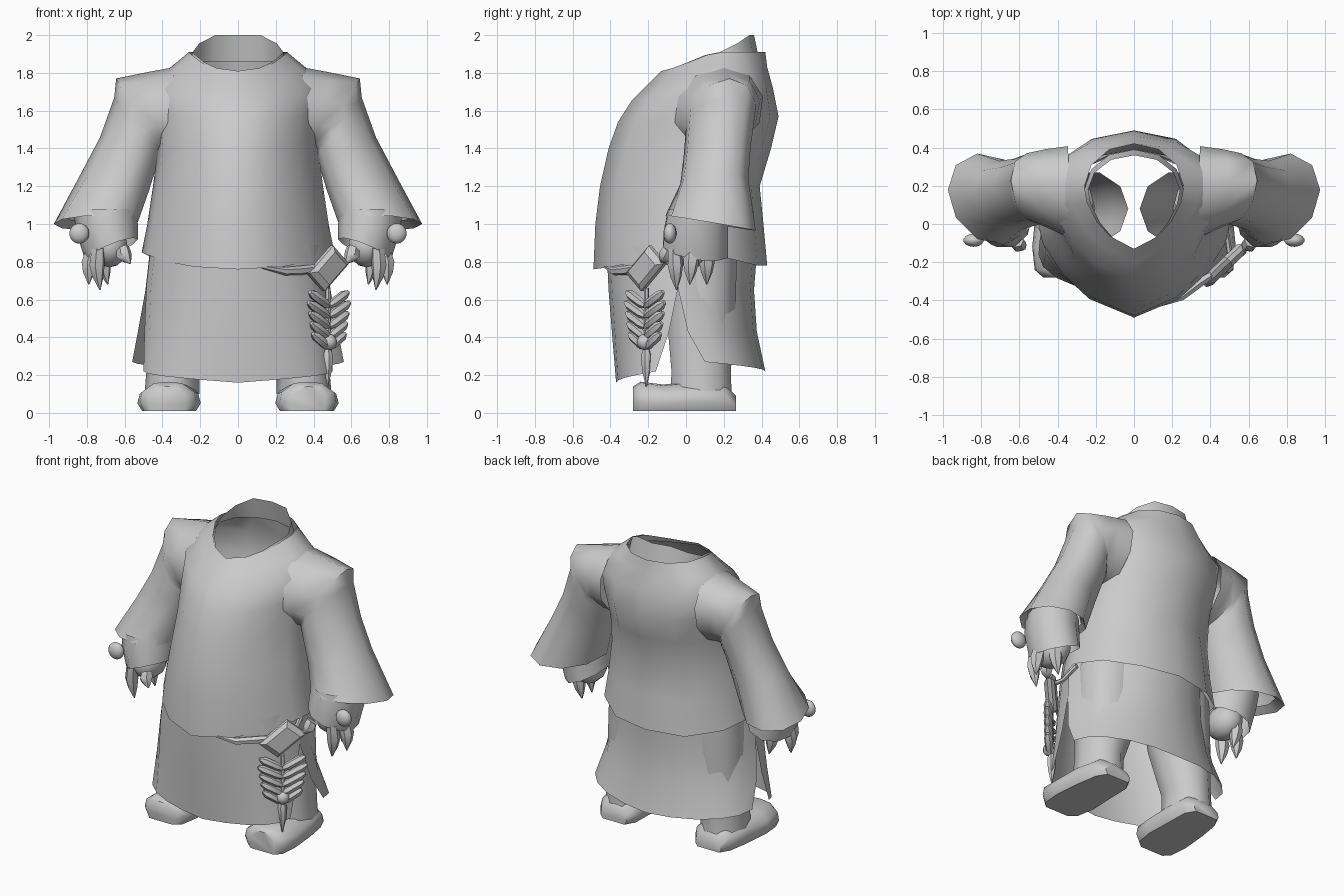
import bpy, bmesh, math
from mathutils import Vector as V

if "Cube" in bpy.data.objects:
    bpy.data.objects.remove(bpy.data.objects["Cube"])

grey = bpy.data.materials.new("plain grey")
grey.diffuse_color = (0.6, 0.6, 0.6, 1)
grey.use_nodes = True
grey.node_tree.nodes["Principled BSDF"].inputs["Base Color"].default_value = grey.diffuse_color


def finish(name, bm, mirror=False, angle=50):
    bmesh.ops.recalc_face_normals(bm, faces=bm.faces)
    me = bpy.data.meshes.new(name)
    bm.to_mesh(me)
    bm.free()
    me.materials.append(grey)
    ob = bpy.data.objects.new(name, me)
    bpy.context.collection.objects.link(ob)
    if mirror:
        m = ob.modifiers.new("mirror", 'MIRROR')
        m.use_mirror_merge = False
    bpy.ops.object.select_all(action='DESELECT')
    ob.select_set(True)
    bpy.context.view_layer.objects.active = ob
    bpy.ops.object.shade_smooth_by_angle(angle=math.radians(angle))
    return ob


def loft(name, rings, closed=True, caps=False, mirror=False, angle=50):
    bm = bmesh.new()
    vs = [[bm.verts.new(p) for p in r] for r in rings]
    n = len(rings[0])
    for a, b in zip(vs, vs[1:]):
        for i in range(n if closed else n - 1):
            j = (i + 1) % n
            bm.faces.new((a[i], a[j], b[j], b[i]))
    if caps:
        bm.faces.new(vs[0])
        bm.faces.new(vs[-1])
    return finish(name, bm, mirror, angle)


def oval(c, a, b, n=10):
    c, a, b = V(c), V(a), V(b)
    return [c + a * math.cos(t) + b * math.sin(t)
            for t in (math.tau * i / n for i in range(n))]


def span(outer, inner, b, n=10):
    o, i = V(outer), V(inner)
    return oval((o + i) / 2, (o - i) / 2, b, n)


def blob(name, c, size, mirror=False, u=10, v=7):
    bm = bmesh.new()
    bmesh.ops.create_uvsphere(bm, u_segments=u, v_segments=v, radius=1)
    for p in bm.verts:
        p.co = V((p.co.x * size[0], p.co.y * size[1], p.co.z * size[2])) + V(c)
    return finish(name, bm, mirror)


def tube(name, path, radii, mirror=False, n=6):
    pts = [V(p) for p in path]
    d = (pts[-1] - pts[0]).normalized()
    a = d.cross(V((0.3, 1, 0.1))).normalized()
    b = d.cross(a)
    return loft(name, [oval(p, a * r, b * r, n) for p, r in zip(pts, radii)],
                caps=True, mirror=mirror)


# Robe body: pointed front, rounded back
def robe_ring(zf, zs, zb, f, b, w, s):
    half = [(0, f, zf), (.46 * w, f + .2 * (s - f), zf + .15 * (zs - zf)),
            (.74 * w, f + .47 * (s - f), zf + .45 * (zs - zf)), (.94 * w, f + .8 * (s - f), zf + .85 * (zs - zf)),
            (w, s + .1 * (b - s), zs), (.86 * w, s + .55 * (b - s), (zs + zb) / 2),
            (.5 * w, s + .88 * (b - s), zb), (0, b, zb)]
    return half + [(-x, y, z) for x, y, z in half[-2:0:-1]]


loft("robe_body", [robe_ring(*r) for r in (
    (.76, .85, .78, -.49, .43, .51, 0), (1, 1, 1, -.48, .41, .48, 0),
    (1.2, 1.2, 1.2, -.455, .39, .45, .03), (1.4, 1.4, 1.4, -.41, .45, .425, .06),
    (1.54, 1.6, 1.57, -.36, .49, .44, .12), (1.65, 1.75, 1.72, -.29, .46, .46, .17),
    (1.74, 1.835, 1.83, -.2, .43, .35, .18), (1.81, 1.91, 1.91, -.13, .42, .26, .17))])

# Collar standing up at the back of the neck
loft("collar", [robe_ring(1.79, 1.86, 1.86, -.14, .39, .26, .16),
                robe_ring(1.81, 1.91, 2.0, -.13, .36, .24, .16)])

# Wide sleeves with a flared opening
loft("sleeve", [
    span((.34, .2, 1.83), (.36, .14, 1.38), (0, .24, 0)),
    span((.5, .22, 1.80), (.39, .14, 1.38), (0, .21, 0)),
    span((.645, .23, 1.77), (.41, .14, 1.375), (0, .18, 0)),
    span((.655, .22, 1.67), (.415, .14, 1.36), (0, .18, 0)),
    span((.73, .2, 1.46), (.43, .13, 1.31), (0, .175, 0)),
    span((.83, .18, 1.27), (.47, .12, 1.18), (0, .18, 0)),
    span((.975, .18, 1.0), (.53, .08, 1.01), (0, .235, -.04)),
    span((.92, .17, 1.04), (.56, .09, 1.04), (0, .19, -.03))], mirror=True, angle=60)

# Under-sleeve cuffs with buttons
loft("inner_cuff", [
    span((.87, .08, 1.08), (.54, .06, 1.08), (0, .17, 0)),
    span((.86, .06, .97), (.53, .05, 1.0), (0, .175, 0)),
    span((.81, .05, .81), (.53, .05, .92), (0, .18, -.03))], mirror=True)
blob("cuff_button", (.84, -.085, .95), (.054, .035, .054), True, 14, 9)

# Hands with clawed fingers
blob("palm", (.68, .04, .88), (.1, .13, .11), True)
for x, y, tx, ty, tz in ((.74, -.06, .73, -.05, .65), (.77, .03, .79, .02, .68),
                         (.71, .11, .69, .11, .68), (.61, -.09, .57, -.13, .79)):
    b, t = V((x, y, .87)), V((tx, ty, tz))
    tube("finger", [b, b.lerp(t, .4) + V((.01, 0, 0)), b.lerp(t, .68) + V((.008, 0, 0)), t],
         (.036, .042, .03, .003), True)


# Skirt panels, front and back
def panel(name, rows):
    out = []
    for zc, ze, yc, xe, ye in rows:
        ring = []
        for i in range(-5, 6):
            t = i / 5
            ring.append((xe * math.sin(t * math.pi / 2),
                         ye + (yc - ye) * math.cos(t * math.pi / 2), zc + (ze - zc) * abs(t)))
        out.append(ring)
    loft(name, out, closed=False)


panel("skirt_front", ((.86, .9, -.42, .46, -.02), (.65, .67, -.41, .485, -.04),
                      (.4, .43, -.39, .495, -.09), (.16, .22, -.37, .5, -.16)))
panel("skirt_back", ((.9, .92, .38, .46, -.06), (.65, .65, .36, .49, -.04),
                     (.43, .43, .375, .53, .01), (.22, .27, .42, .56, .1)))

# Legs and boots
loft("leg", [oval((cx, .08, z), (rx, 0, 0), (0, ry, 0)) for cx, rx, ry, z in (
    (.25, .22, .2, .86), (.29, .19, .19, .5), (.345, .14, .165, .22), (.35, .145, .17, .1))],
     mirror=True)


def boot_ring(y, cx, w, h):
    return [(cx + w * u, y, .01 + (h - .01) * v) for u, v in (
        (-.85, 0), (-1, .3), (-.92, .65), (-.5, .95), (0, 1), (.5, .95), (.92, .65), (1, .3), (.85, 0))]


loft("boot", [boot_ring(*r) for r in (
    (-.28, .375, .1, .14), (-.24, .37, .15, .165), (-.12, .365, .168, .15), (.06, .36, .155, .17),
    (.2, .35, .14, .16), (.265, .35, .095, .09))], caps=True, mirror=True)

# Hip ornament: strap, diamond plate, chevron beads, ball and spike
u, n, up, hub = V((.72, .69, 0)), V((.69, -.72, 0)), V((0, 0, 1)), V((.475, -.21, 0))


def at(a, z, d=0):
    return hub + u * a + up * z + n * d


tube("strap", [(.12, -.43, .775), (.25, -.38, .75), (.34, -.31, .755), at(-.05, .77)],
     (.008, .022, .025, .02))
tube("strap_back", [at(.04, .8), (.49, -.08, .8), (.47, .02, .86)], (.015, .015, .015))
loft("diamond_plate", [[at(a * s, .765 + z * s, d) for a, z in ((.145, .025), (.03, .12), (-.145, -.025), (-.03, -.12))]
                       for s, d in ((.8, -.03), (1, -.012), (1, .012), (.72, .035))], caps=True, angle=20)
for i in range(5):
    z = .6 - i * .055
    for s in (-1, 1):
        k = 1 - .07 * abs(i - 1)
        tube("chevron_bead", [at(s * a * k, z + dz, .01) for a, dz in
                              ((0, -.035), (.03, -.02), (.12, .025), (.15, .04))], (.012, .025, .026, .012))
tube("ornament_cord", [at(0, .66), at(0, .35)], (.014, .014))
blob("ornament_ball", at(0, .375, .01), (.043, .043, .043))
tube("ornament_spike", [at(0, .34), at(0, .31), at(0, .23), at(0, .14)], (.016, .028, .024, .003))
